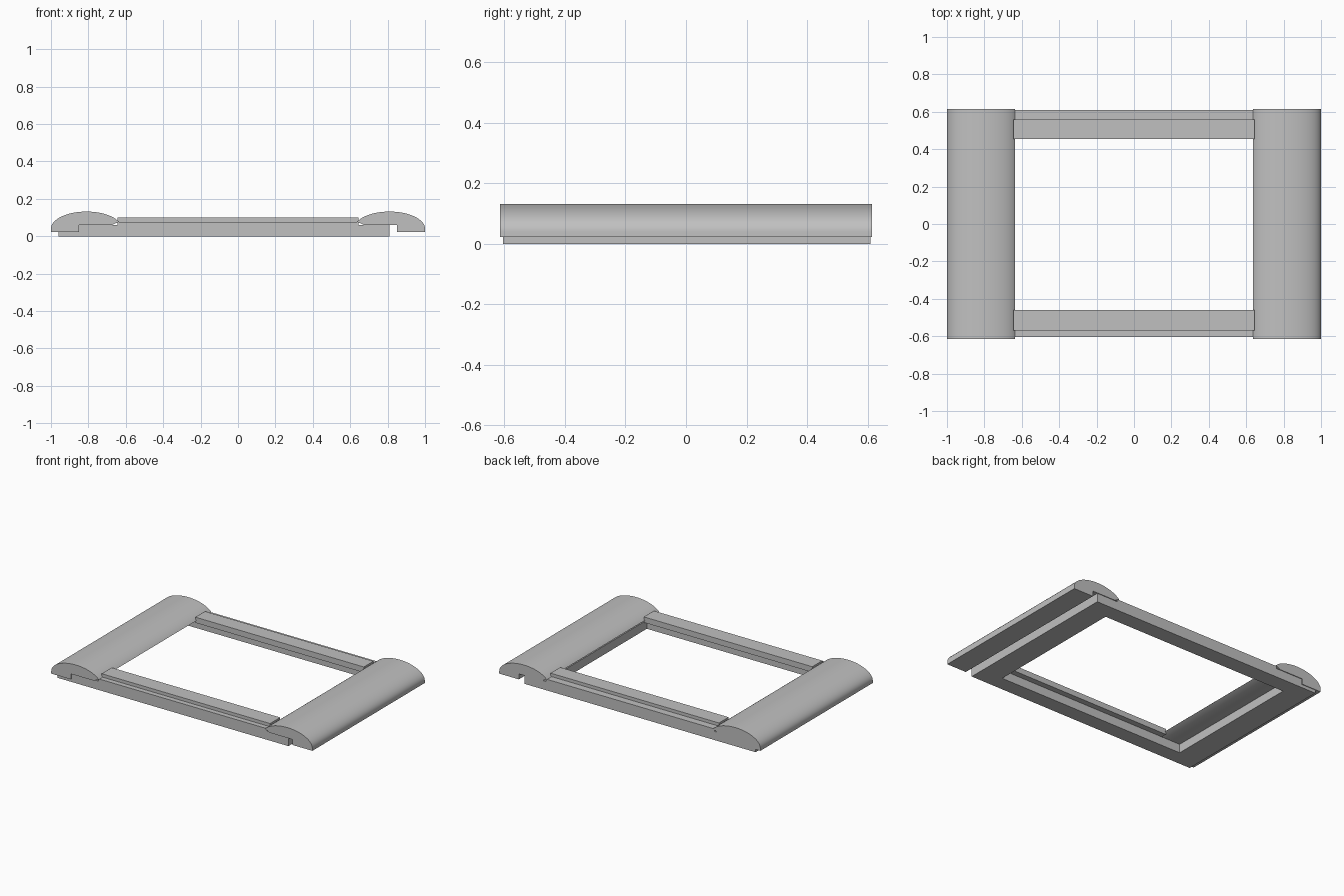
import bpy, bmesh, math

cube = bpy.data.objects.get("Cube")
if cube:
    bpy.data.objects.remove(cube, do_unlink=True)

GREY = (0.53, 0.53, 0.53, 1.0)
grey = bpy.data.materials.new("plain grey")
grey.use_nodes = True
grey.diffuse_color = GREY
grey.node_tree.nodes["Principled BSDF"].inputs["Base Color"].default_value = GREY


def extrude(name, points, start, end, along_x=False, smooth=False):
    """Sweep a closed cross-section (horizontal, z) along y or x."""
    def place(p, t):
        return (t, p[0], p[1]) if along_x else (p[0], t, p[1])
    bm = bmesh.new()
    rings = [[bm.verts.new(place(p, t)) for p in points] for t in (start, end)]
    for ring in rings:
        bm.faces.new(ring)
    for i in range(len(points)):
        j = (i + 1) % len(points)
        bm.faces.new((rings[0][i], rings[0][j], rings[1][j], rings[1][i]))
    bmesh.ops.recalc_face_normals(bm, faces=bm.faces)
    mesh = bpy.data.meshes.new(name)
    bm.to_mesh(mesh)
    bm.free()
    mesh.materials.append(grey)
    obj = bpy.data.objects.new(name, mesh)
    bpy.context.collection.objects.link(obj)
    if smooth:
        bpy.ops.object.select_all(action="DESELECT")
        obj.select_set(True)
        bpy.context.view_layer.objects.active = obj
        bpy.ops.object.shade_smooth_by_angle(angle=math.radians(30))


def base_frame(x, y, inner_x, inner_y, top):
    """Flat rectangular ring, given as (low, high) outer and inner limits."""
    bm = bmesh.new()
    def ring(xs, ys, z):
        return [bm.verts.new((xs[a], ys[b], z)) for a, b in ((0, 0), (1, 0), (1, 1), (0, 1))]
    loops = [ring(x, y, 0), ring(x, y, top), ring(inner_x, inner_y, top), ring(inner_x, inner_y, 0)]
    for k in range(4):
        a, b = loops[k], loops[(k + 1) % 4]
        for i in range(4):
            j = (i + 1) % 4
            bm.faces.new((a[i], a[j], b[j], b[i]))
    bmesh.ops.recalc_face_normals(bm, faces=bm.faces)
    mesh = bpy.data.meshes.new("base_frame")
    bm.to_mesh(mesh)
    bm.free()
    mesh.materials.append(grey)
    bpy.context.collection.objects.link(bpy.data.objects.new("base_frame", mesh))


# Lower frame, set slightly towards the right side
base_frame((-0.96, 0.81), (-0.605, 0.61), (-0.79, 0.65), (-0.5, 0.5), 0.06)

# Domed side bars with a notched underside
STEPS = 28
arc = [(0.81 + 0.19 * math.cos(a), 0.04 + 0.092 * math.sin(a))
       for a in (math.radians(156) * i / STEPS for i in range(STEPS + 1))]
dome = arc + [(0.675, 0.06), (0.85, 0.06), (0.85, 0.022), (1.0, 0.022)]
for name, side in (("left_bar", 1), ("right_bar", -1)):
    extrude(name, [(side * x, z) for x, z in dome], -0.615, 0.615, smooth=True)

# Stepped rails across the front and back, overhanging the frame inwards
for name, side, outer, step, inner in (("front_rail", -1, 0.605, 0.57, 0.46),
                                       ("back_rail", 1, 0.61, 0.56, 0.455)):
    section = [(outer, 0.06), (outer, 0.077), (step, 0.077),
               (step, 0.099), (inner, 0.099), (inner, 0.06)]
    extrude(name, [(side * y, z) for y, z in section], -0.645, 0.645, along_x=True)
